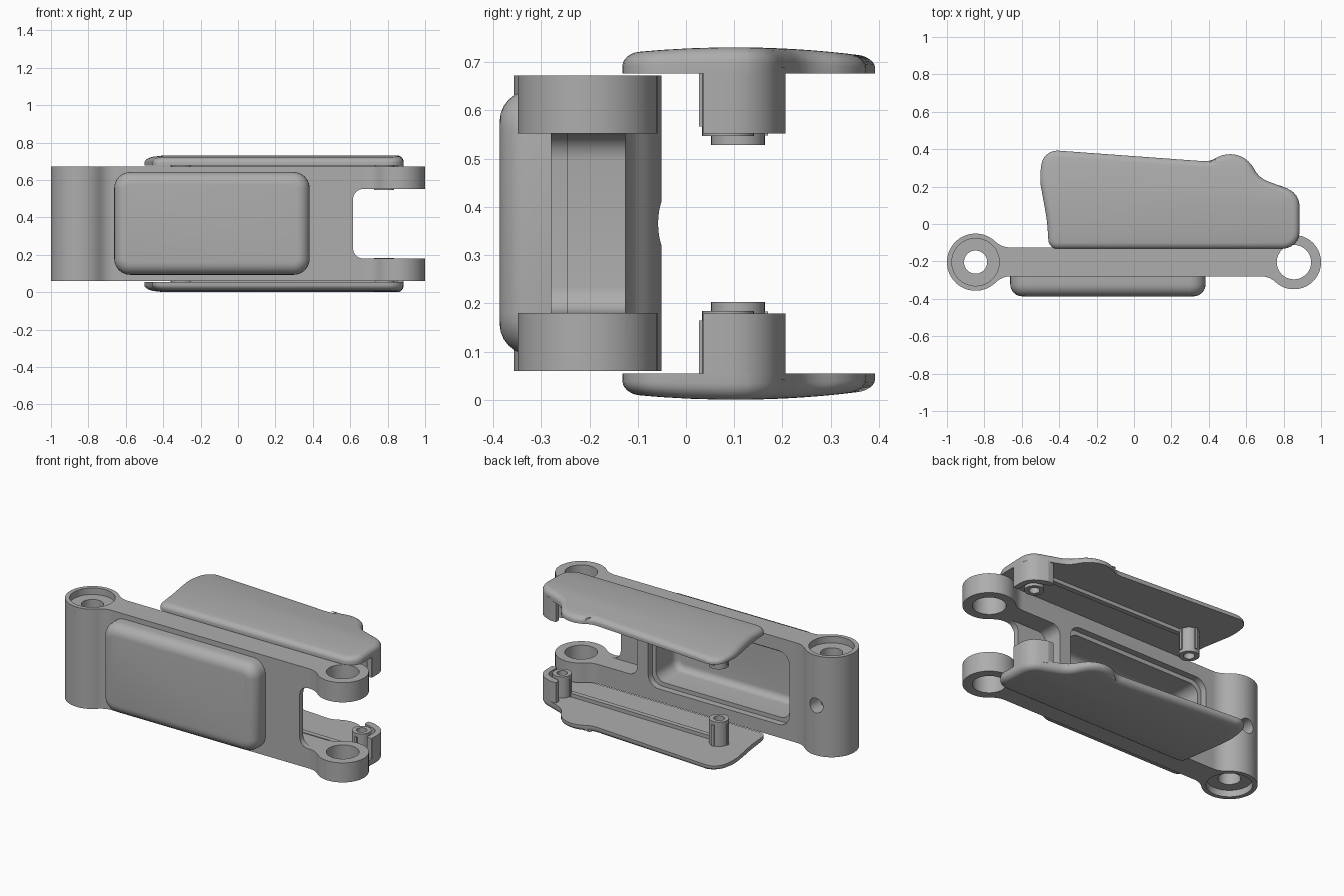
import bpy, bmesh, math
from mathutils import Matrix, Vector

cube = bpy.data.objects.get("Cube")
if cube:
    bpy.data.objects.remove(cube, do_unlink=True)

grey = bpy.data.materials.new("machined grey")
grey.use_nodes = True
grey.diffuse_color = (0.42, 0.42, 0.42, 1)
grey.node_tree.nodes["Principled BSDF"].inputs["Base Color"].default_value = (0.42, 0.42, 0.42, 1)

MID_Z = 0.3655
ARM_Y = -0.204


def add(name, bm):
    bmesh.ops.recalc_face_normals(bm, faces=bm.faces)
    mesh = bpy.data.meshes.new(name)
    bm.to_mesh(mesh)
    bm.free()
    mesh.materials.append(grey)
    obj = bpy.data.objects.new(name, mesh)
    bpy.context.collection.objects.link(obj)
    return obj


def inset(outline, d):
    """Move a counterclockwise outline inwards by d."""
    pts = [Vector(p) for p in outline]
    result = []
    for i, p in enumerate(pts):
        a = (p - pts[i - 1]).normalized()
        b = (pts[(i + 1) % len(pts)] - p).normalized()
        n = Vector((-a.y - b.y, a.x + b.x)).normalized()
        result.append(p + n * d)
    return result


def prism(outline, lo, hi, axis="z", edge=0.0):
    """Prism of a 2D outline along z (x, y) or y (x, z), its hi end rounded by edge."""
    place = (lambda p, h: (p[0], p[1], h)) if axis == "z" else (lambda p, h: (p[0], h, p[1]))
    layers = [(0, lo), (0, hi)]
    if edge:
        back = math.copysign(edge, lo - hi)
        angles = [math.pi / 2 * i / 6 for i in range(7)]
        layers = [(0, lo)] + [(edge * (1 - math.cos(a)), hi + back * (1 - math.sin(a)))
                              for a in angles]
    bm = bmesh.new()
    rings = [[bm.verts.new(place(p, h)) for p in inset(outline, d)] for d, h in layers]
    bm.faces.new(rings[0])
    bm.faces.new(rings[-1])
    for a, b in zip(rings, rings[1:]):
        for i in range(len(a)):
            j = (i + 1) % len(a)
            bm.faces.new((a[i], a[j], b[j], b[i]))
    bmesh.ops.recalc_face_normals(bm, faces=bm.faces)
    return bm


def arc(cx, cy, r, start, end, n):
    return [(cx + r * math.cos(start + (end - start) * i / n),
             cy + r * math.sin(start + (end - start) * i / n)) for i in range(n + 1)]


def circle(cx, cy, r, n=40):
    return arc(cx, cy, r, 0, math.tau, n)[:-1]


def rounded(corners, n=6):
    """Polygon of (x, y, trim) with each corner replaced by an arc."""
    pts = []
    for i, (x, y, r) in enumerate(corners):
        p = Vector((x, y))
        before = p + (Vector(corners[i - 1][:2]) - p).normalized() * r
        after = p + (Vector(corners[(i + 1) % len(corners)][:2]) - p).normalized() * r
        bulge = (after - before).length / r
        for k in range(n + 1):
            t = k / n
            w = (1 - t) ** 2, bulge * t * (1 - t), t * t
            pts.append(tuple((before * w[0] + p * w[1] + after * w[2]) / sum(w)))
    return pts


def rect(x0, x1, y0, y1, r):
    return rounded([(x0, y0, r), (x1, y0, r), (x1, y1, r), (x0, y1, r)])


def boolean(target, bm, operation="DIFFERENCE"):
    tool = add("cutter", bm)
    tool.hide_render = True
    mod = target.modifiers.new("cut", "BOOLEAN")
    mod.operation = operation
    mod.solver = "EXACT"
    mod.object = tool
    bpy.context.view_layer.objects.active = target
    bpy.ops.object.modifier_apply(modifier=mod.name)
    bpy.data.objects.remove(tool, do_unlink=True)


def arm_end(cx, r, side, f=0.11, low=0.076, high=0.079):
    """Round eye blended into the straight bar."""
    def blend(d):
        dx = math.sqrt((r + f) ** 2 - (d + f) ** 2)
        return dx, math.atan2(d + f, dx)
    (dl, al), (dh, ah) = blend(low), blend(high)
    pts = arc(-dl, -low - f, f, math.pi / 2, al, 8)
    pts += arc(0, 0, r, al - math.pi, math.pi - ah, 40)[1:-1]
    pts += arc(-dh, high + f, f, -ah, -math.pi / 2, 8)
    pts = [(cx + side * x, ARM_Y + y) for x, y in pts]
    return pts if side > 0 else pts[::-1]


# Arm with an eye at each end
LEFT, RIGHT = -0.847, 0.855
arm = add("arm", prism(arm_end(RIGHT, 0.145, 1) + arm_end(LEFT, 0.153, -1), 0.06, 0.673))

# Raised housing on the front, rounded towards the viewer
boolean(arm, prism(rect(-0.662, 0.383, 0.093, 0.642, 0.085), -0.2, -0.387, "y", 0.065), "UNION")

# Stepped pocket in the back
boolean(arm, prism(rect(-0.615, 0.345, 0.14, 0.593, 0.07), 0, -0.165, "y"))
boolean(arm, prism(rect(-0.59, 0.32, 0.165, 0.568, 0.06), -0.1, -0.36, "y", 0.04))

# Fork slot, with a shallower recess behind it
boolean(arm, prism(rect(0.615, 1.3, 0.18, 0.552, 0.055), 0.1, -0.6, "y"))
boolean(arm, prism(rect(0.42, 1.3, 0.18, 0.552, 0.055), 0.1, -0.245, "y"))

# Bores, counterbores and the cross hole
boolean(arm, prism(circle(RIGHT, ARM_Y, 0.092), -0.1, 0.9))
boolean(arm, prism(circle(LEFT, ARM_Y, 0.062), -0.1, 0.9))
for z0, z1 in ((-0.1, 0.1), (0.633, 0.9)):
    boolean(arm, prism(circle(LEFT, ARM_Y, 0.127), z0, z1))
boolean(arm, prism(circle(LEFT, MID_Z, 0.045, 28), ARM_Y, 0.1, "y"))

# Cover plate with a gently domed outer face
cover_outline = rounded([
    (-0.455, -0.132, 0.045), (0.885, -0.132, 0.09), (0.885, 0.165, 0.07), (0.67, 0.245, 0.05),
    (0.60, 0.37, 0.08), (0.47, 0.375, 0.05), (0.41, 0.333, 0.04), (-0.485, 0.398, 0.08),
    (-0.505, 0.24, 0.05), (-0.465, 0.02, 0.05)])
plate = prism(cover_outline, 0.677, 0.731, "z", 0.034)
cuts = [((0, -0.05 + 0.06 * i, 0), (0, 1, 0)) for i in range(7)] + [((-0.4, 0, 0), (1, 0, 0))]
for co, no in cuts:
    bmesh.ops.bisect_plane(plate, geom=plate.verts[:] + plate.edges[:] + plate.faces[:],
                           plane_co=co, plane_no=no)
for v in plate.verts:
    k = (v.co.z - 0.677) / 0.054
    v.co.z -= k * (0.24 * (v.co.y - 0.1) ** 2 + 0.12 * max(0, -0.4 - v.co.x))
parts = [add("upper_cover", plate)]

# Curved wall under the cover end
wall = prism(rounded([(0.885, 0.035, 0.004), (0.885, 0.163, 0.07), (0.78, 0.206, 0.004),
                      (0.74, 0.206, 0.004), (0.74, 0.175, 0.004), (0.85, 0.14, 0.04),
                      (0.85, 0.035, 0.004)]), 0.552, 0.69)
parts.append(add("upper_end_wall", wall))


# Hollow screw posts with stiffening fins
def post(name, x, y, r, bottom):
    tube = add(name, prism(circle(x, y, r, 28), bottom, 0.69))
    boolean(tube, prism(circle(x, y, r * 0.55, 24), bottom - 0.1, 0.66))
    parts.append(tube)
    for i in range(4):
        fin = prism([(r * 0.8, -0.008), (r + 0.006, -0.008), (r + 0.006, 0.008), (r * 0.8, 0.008)],
                    bottom + 0.02, 0.69)
        fin.transform(Matrix.Translation((x, y, 0)) @ Matrix.Rotation(i * math.pi / 2, 4, "Z"))
        parts.append(add(name + "_fin", fin))


post("upper_end_post", 0.78, 0.087, 0.054, 0.547)
post("upper_inner_post", -0.3, 0.108, 0.056, 0.528)

# Rib joining the posts
parts.append(add("upper_rib", prism([(-0.27, 0.075), (0.75, 0.06), (0.75, 0.09), (-0.27, 0.105)],
                                    0.655, 0.69)))

# Lower cover set is the reflection of the upper one
flip = Matrix.Translation((0, 0, 2 * MID_Z)) @ Matrix.Diagonal((1, 1, -1, 1))
everything = [arm] + parts
for part in parts:
    mesh = part.data.copy()
    mesh.transform(flip)
    mesh.flip_normals()
    twin = bpy.data.objects.new(part.name.replace("upper", "lower"), mesh)
    bpy.context.collection.objects.link(twin)
    everything.append(twin)

bpy.ops.object.select_all(action="DESELECT")
for obj in everything:
    obj.select_set(True)
bpy.context.view_layer.objects.active = arm
bpy.ops.object.shade_smooth_by_angle(angle=math.radians(32))
